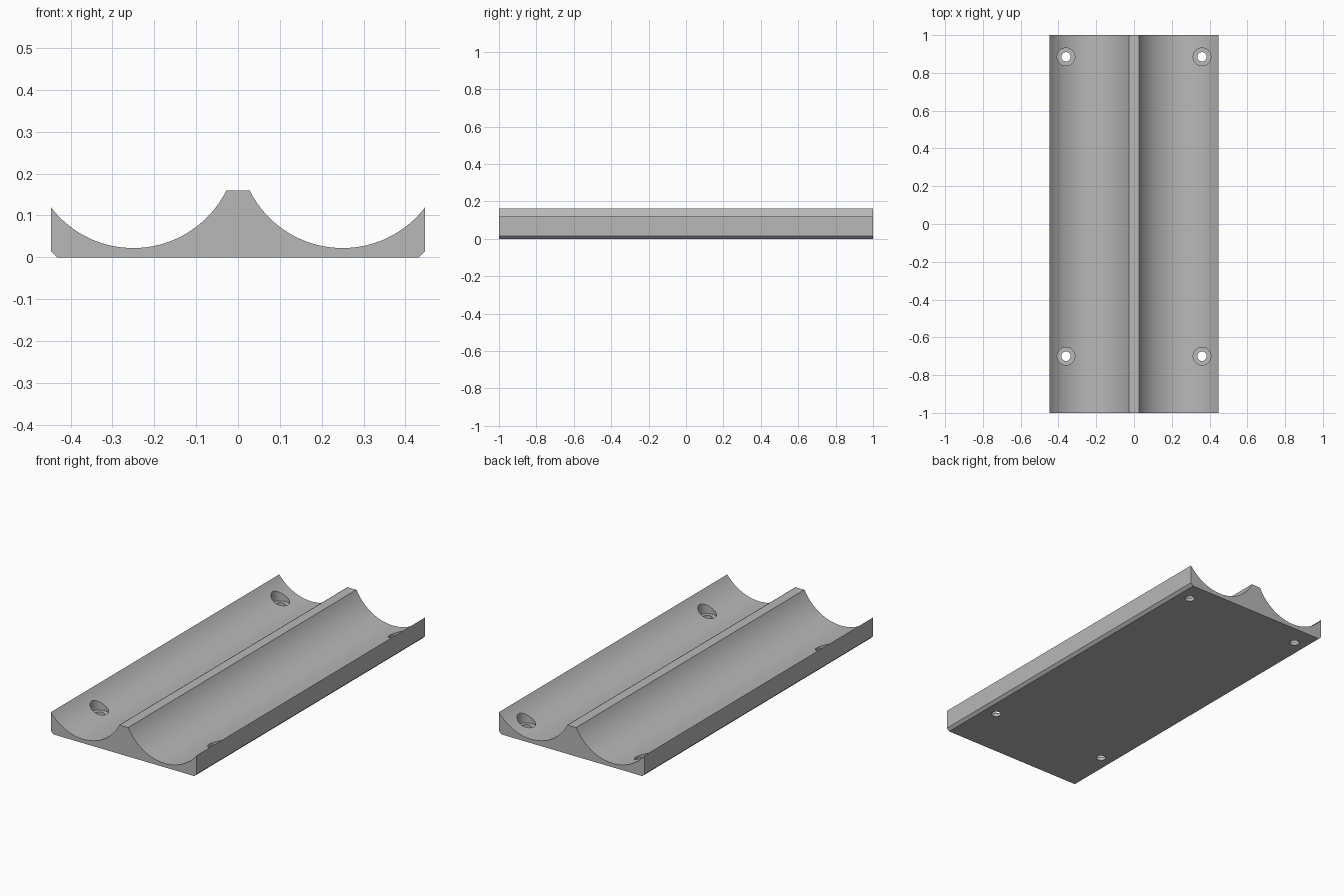
import bpy
import bmesh
from math import sin, cos, asin, pi, radians

cube = bpy.data.objects.get("Cube")
if cube:
    bpy.data.objects.remove(cube)

HALF_W, HALF_L = 0.447, 1.0
RIDGE_X, RIDGE_Z = 0.027, 0.16
TROUGH_X, TROUGH_R, TROUGH_FLOOR = 0.25, 0.248, 0.022
CHAMFER = 0.015
SEGMENTS = 40

grey = bpy.data.materials.new("grey plastic")
grey.use_nodes = True
colour = (0.48, 0.48, 0.48, 1)
grey.diffuse_color = colour
grey.node_tree.nodes["Principled BSDF"].inputs["Base Color"].default_value = colour


def make_object(name, bm):
    bmesh.ops.recalc_face_normals(bm, faces=bm.faces)
    mesh = bpy.data.meshes.new(name)
    bm.to_mesh(mesh)
    bm.free()
    obj = bpy.data.objects.new(name, mesh)
    bpy.context.collection.objects.link(obj)
    mesh.materials.append(grey)
    return obj


# Half cross-section: chamfered foot, outer wall, round trough, ridge
inner = asin((RIDGE_X - TROUGH_X) / TROUGH_R)
outer = asin((HALF_W - TROUGH_X) / TROUGH_R)
half = [(HALF_W - CHAMFER, 0), (HALF_W, CHAMFER)]
for i in range(SEGMENTS + 1):
    a = outer + (inner - outer) * i / SEGMENTS
    half.append((TROUGH_X + TROUGH_R * sin(a),
                 TROUGH_FLOOR + TROUGH_R * (1 - cos(a))))
half.append((RIDGE_X, RIDGE_Z))
section = half + [(-x, z) for x, z in reversed(half)]

# Double trough body, extruded along its length
bm = bmesh.new()
end = bm.faces.new([bm.verts.new((x, -HALF_L, z)) for x, z in section])
extruded = bmesh.ops.extrude_face_region(bm, geom=[end], use_keep_orig=True)
moved = [g for g in extruded["geom"] if isinstance(g, bmesh.types.BMVert)]
bmesh.ops.translate(bm, verts=moved, vec=(0, 2 * HALF_L, 0))
bmesh.ops.remove_doubles(bm, verts=bm.verts, dist=0.0002)
body = make_object("double_trough_tray", bm)

# Stepped cutters for the counterbored screw holes
STEPS = [(0.025, -0.1), (0.025, 0.018), (0.047, 0.018), (0.047, 0.3)]
SIDES = 32
bm = bmesh.new()
for cx in (-0.36, 0.36):
    for cy in (-0.70, 0.885):
        rings = [[bm.verts.new((cx + r * cos(2 * pi * k / SIDES),
                                cy + r * sin(2 * pi * k / SIDES), z))
                  for k in range(SIDES)] for r, z in STEPS]
        for low, high in zip(rings, rings[1:]):
            for k in range(SIDES):
                n = (k + 1) % SIDES
                bm.faces.new((low[k], low[n], high[n], high[k]))
        bm.faces.new(rings[0])
        bm.faces.new(rings[-1])
cutter = make_object("screw_hole_cutter", bm)
cutter.hide_render = True

cut = body.modifiers.new("screw holes", "BOOLEAN")
cut.operation = "DIFFERENCE"
cut.solver = "EXACT"
cut.object = cutter

bpy.ops.object.select_all(action="DESELECT")
body.select_set(True)
bpy.context.view_layer.objects.active = body
bpy.ops.object.modifier_apply(modifier=cut.name)
bpy.data.objects.remove(cutter)
bpy.ops.object.shade_smooth_by_angle(angle=radians(25))
